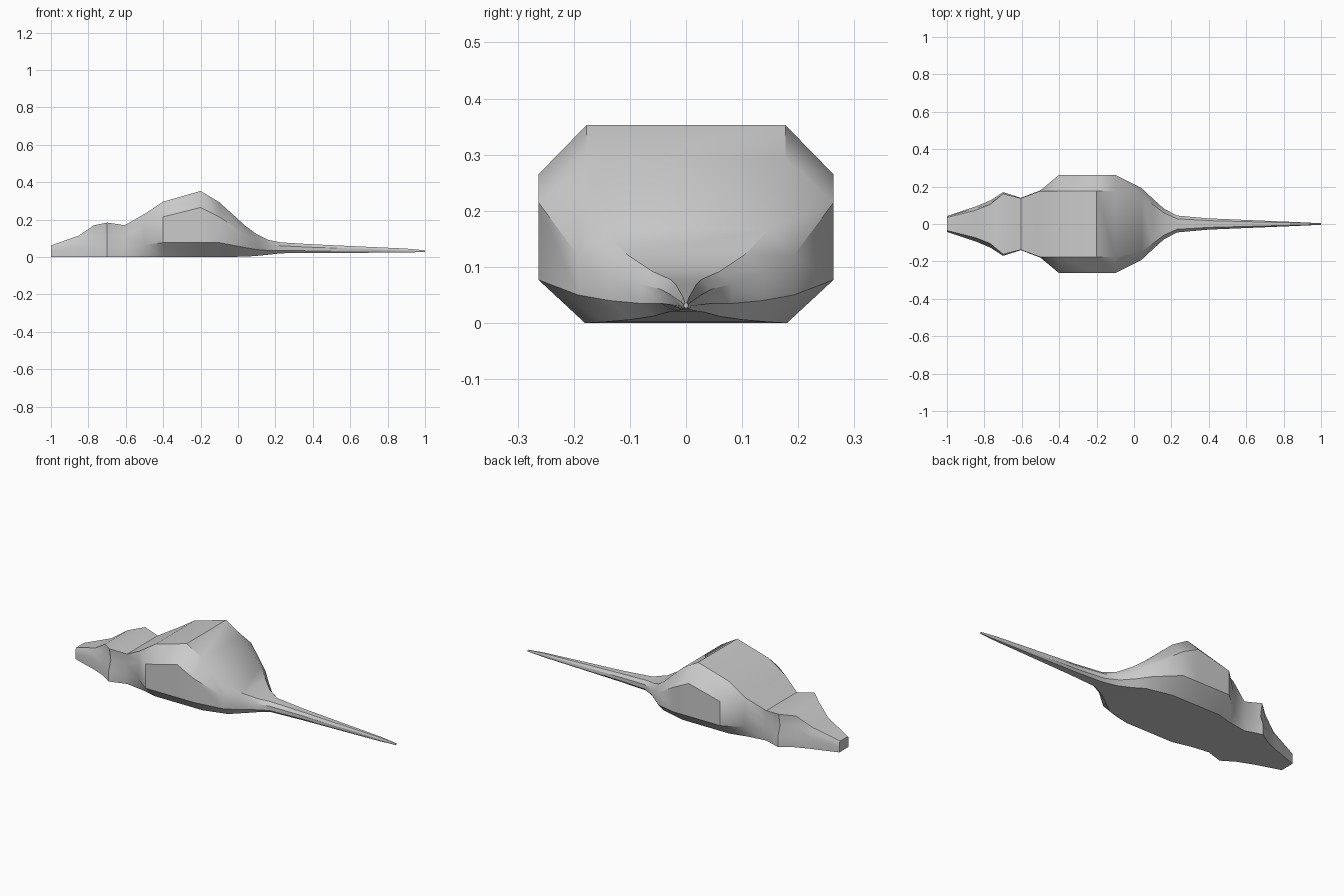
import bpy, bmesh

# Body stations from nose to tail tip:
# x, bottom z, bottom half-width, side half-width low, low z,
# side half-width high, high z, top half-width, top z
stations = [
    (-1.00, 0.000, 0.042, 0.042, 0.03, 0.042, 0.055, 0.035, 0.062),
    (-0.85, 0.000, 0.092, 0.092, 0.058, 0.085, 0.085, 0.072, 0.115),
    (-0.77, 0.000, 0.125, 0.125, 0.058, 0.110, 0.115, 0.104, 0.170),
    (-0.70, 0.000, 0.170, 0.170, 0.058, 0.150, 0.115, 0.162, 0.184),
    (-0.605, 0.000, 0.140, 0.140, 0.058, 0.138, 0.115, 0.138, 0.170),
    (-0.50, 0.000, 0.155, 0.180, 0.065, 0.180, 0.165, 0.177, 0.230),
    (-0.40, 0.000, 0.180, 0.263, 0.077, 0.263, 0.215, 0.177, 0.296),
    (-0.20, 0.000, 0.180, 0.263, 0.077, 0.263, 0.265, 0.177, 0.353),
    (-0.10, 0.000, 0.180, 0.263, 0.077, 0.263, 0.215, 0.177, 0.293),
    (0.04, 0.002, 0.145, 0.192, 0.050, 0.192, 0.120, 0.147, 0.166),
    (0.10, 0.006, 0.100, 0.136, 0.040, 0.136, 0.090, 0.105, 0.122),
    (0.16, 0.012, 0.060, 0.082, 0.035, 0.082, 0.070, 0.060, 0.092),
    (0.23, 0.020, 0.030, 0.045, 0.035, 0.045, 0.060, 0.028, 0.078),
    (0.40, 0.021, 0.020, 0.030, 0.033, 0.030, 0.052, 0.018, 0.068),
    (0.90, 0.024, 0.006, 0.009, 0.030, 0.009, 0.038, 0.005, 0.045),
    (1.00, 0.027, 0.002, 0.004, 0.030, 0.004, 0.033, 0.002, 0.036),
]

# Loft an eight-sided section through all stations
bm = bmesh.new()
rings = []
for x, zb, wb, wl, zl, wh, zh, wt, zt in stations:
    half = [(wb, zb), (wl, zl), (wh, zh), (wt, zt)]
    section = half + [(-y, z) for y, z in reversed(half)]
    rings.append([bm.verts.new((x, y, z)) for y, z in section])
for a, b in zip(rings, rings[1:]):
    for i in range(8):
        j = (i + 1) % 8
        bm.faces.new((a[i], a[j], b[j], b[i]))
bm.faces.new(rings[0])
bm.faces.new(rings[-1])
bmesh.ops.recalc_face_normals(bm, faces=bm.faces[:])

mesh = bpy.data.meshes.new("rodent_body")
bm.to_mesh(mesh)
bm.free()
body = bpy.data.objects.new("rodent_body", mesh)
bpy.context.collection.objects.link(body)

# Soft shading with crisp ridges
bpy.context.view_layer.objects.active = body
body.select_set(True)
bpy.ops.object.shade_smooth_by_angle(angle=0.6)
